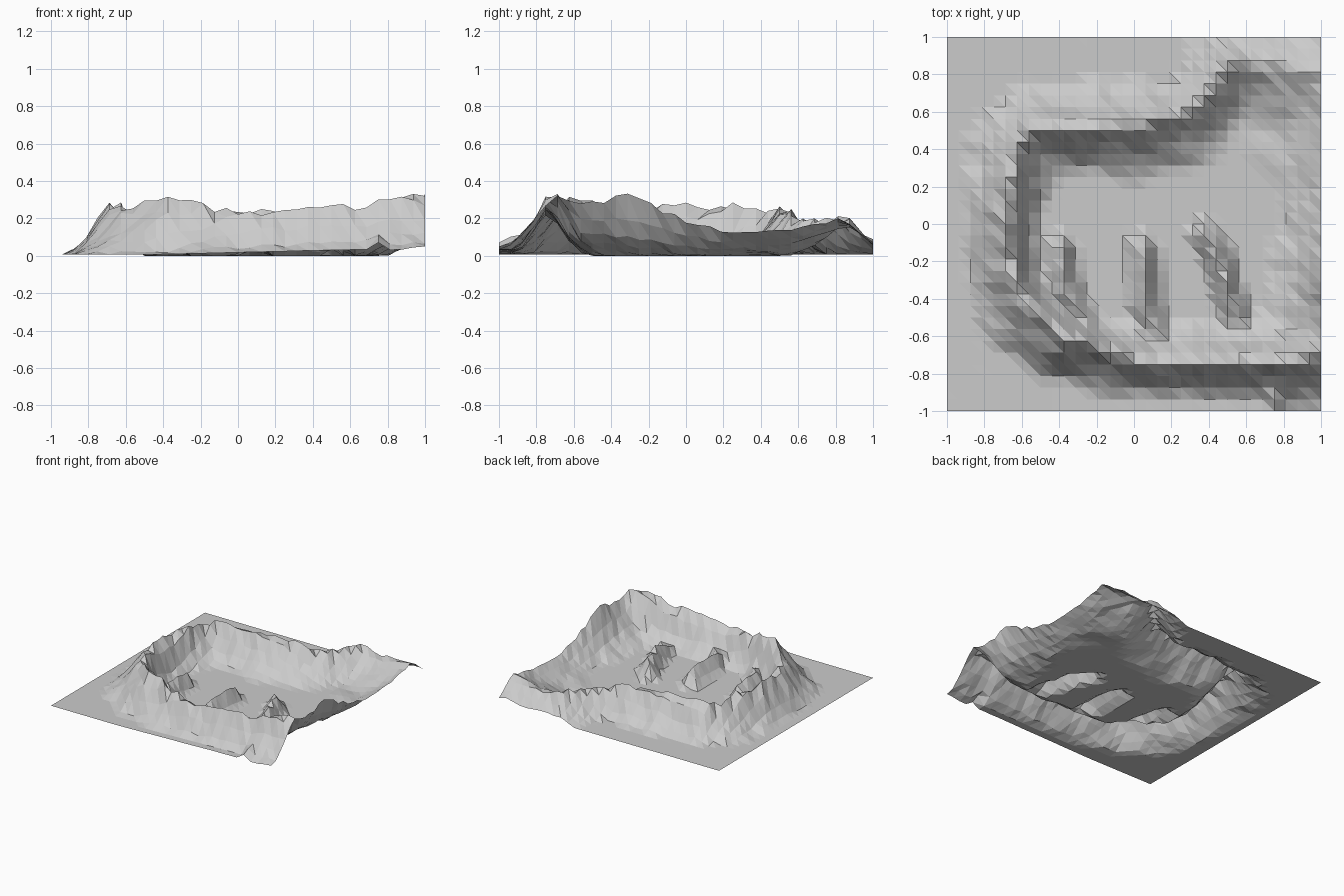
import bpy, bmesh, random
from mathutils import Vector, noise
random.seed(4)

# crest of the ring wall: x, y, height, outer slope width, inner slope width
CREST = [
    (-0.67, -0.12, 0.26, 0.25, 0.13), (-0.67, 0.05, 0.27, 0.26, 0.14),
    (-0.65, 0.22, 0.275, 0.26, 0.16), (-0.61, 0.40, 0.23, 0.25, 0.18),
    (-0.52, 0.51, 0.26, 0.22, 0.22), (-0.30, 0.52, 0.25, 0.21, 0.25),
    (0.00, 0.54, 0.25, 0.20, 0.28), (0.25, 0.58, 0.22, 0.18, 0.23),
    (0.40, 0.70, 0.20, 0.19, 0.22), (0.52, 0.86, 0.20, 0.24, 0.26),
    (0.70, 0.86, 0.16, 0.28, 0.36), (1.02, 0.82, 0.20, 0.36, 0.46),
    (1.02, 0.55, 0.13, 0.30, 0.36), (1.02, 0.20, 0.13, 0.30, 0.20),
    (1.02, 0.00, 0.18, 0.30, 0.22), (1.02, -0.31, 0.33, 0.30, 0.26),
    (1.02, -0.50, 0.28, 0.30, 0.28), (1.00, -0.68, 0.32, 0.38, 0.24),
    (0.81, -0.72, 0.34, 0.30, 0.22), (0.68, -0.73, 0.24, 0.25, 0.20),
    (0.55, -0.74, 0.27, 0.20, 0.20), (0.12, -0.74, 0.22, 0.19, 0.20),
    (-0.12, -0.69, 0.25, 0.21, 0.16), (-0.38, -0.60, 0.32, 0.25, 0.16),
    (-0.56, -0.45, 0.26, 0.26, 0.14), (-0.65, -0.28, 0.26, 0.26, 0.13),
]

# low spurs: crest points (x, y, height); three inside the ring, one at the front edge
SPURS = [
    [(-0.39, -0.13, 0.11), (-0.38, -0.28, 0.13), (-0.35, -0.40, 0.12), (-0.28, -0.50, 0.10)],
    [(0.05, -0.13, 0.11), (0.06, -0.28, 0.13), (0.06, -0.42, 0.12), (0.11, -0.60, 0.11)],
    [(0.38, -0.06, 0.11), (0.44, -0.15, 0.13), (0.49, -0.32, 0.13), (0.53, -0.46, 0.10)],
    [(0.74, -1.00, 0.07), (0.78, -0.85, 0.14)],
]


def nearest(p, a, b):
    """Distance from p to segment ab, and position along it."""
    a, b = Vector(a[:2]), Vector(b[:2])
    t = max(0, min(1, (p - a).dot(b - a) / (b - a).length_squared))
    return (p - a.lerp(b, t)).length, t


def inside(p):
    hit = False
    for a, b in zip(CREST, CREST[1:] + CREST[:1]):
        if (a[1] > p.y) != (b[1] > p.y):
            if p.x < a[0] + (p.y - a[1]) * (b[0] - a[0]) / (b[1] - a[1]):
                hit = not hit
    return hit


def slope(u):
    """Steep near the crest, easing out into the flat ground."""
    u = max(0, 1 - u)
    return u * (0.38 + 0.62 * u) if u < 0.75 else 1 - 1.46 * (1 - u)


def height(p):
    within = inside(p)
    side = 4 if within else 3
    # crater floor at zero, outer ground slightly higher and rising along the front
    h = 0 if within else 0.008
    if p.y < -0.8:
        h += 0.025 * max(0, min(1, p.x + 0.4))
    wob = 1 + 0.3 * noise.noise(Vector((p.x * 7, p.y * 7, 1.3)))
    for a, b in zip(CREST, CREST[1:] + CREST[:1]):
        d, t = nearest(p, a, b)
        top = a[2] + (b[2] - a[2]) * t
        width = a[side] + (b[side] - a[side]) * t
        h = max(h, top * slope(max(0, d - 0.02) / width * wob))
    for spur in SPURS:
        for a, b in zip(spur, spur[1:]):
            d, t = nearest(p, a, b)
            h = max(h, (a[2] + (b[2] - a[2]) * t) * min(1, 1.25 * max(0, 1 - d / 0.085)))
    return h * (1 + random.uniform(-0.07, 0.07) * min(1, h / 0.05))


# terrain sheet: 32 x 32 grid lifted by the height function
bm = bmesh.new()
bmesh.ops.create_grid(bm, x_segments=32, y_segments=32, size=1)
for v in bm.verts:
    v.co.z = height(Vector(v.co[:2]))

# split every cell along the same diagonal
for f in list(bm.faces):
    corners = sorted(f.verts, key=lambda v: v.co.x - v.co.y)
    bmesh.utils.face_split(f, corners[0], corners[-1])

mesh = bpy.data.meshes.new("crater_terrain")
bm.to_mesh(mesh)
bm.free()
terrain = bpy.data.objects.new("crater_terrain", mesh)
bpy.context.collection.objects.link(terrain)
